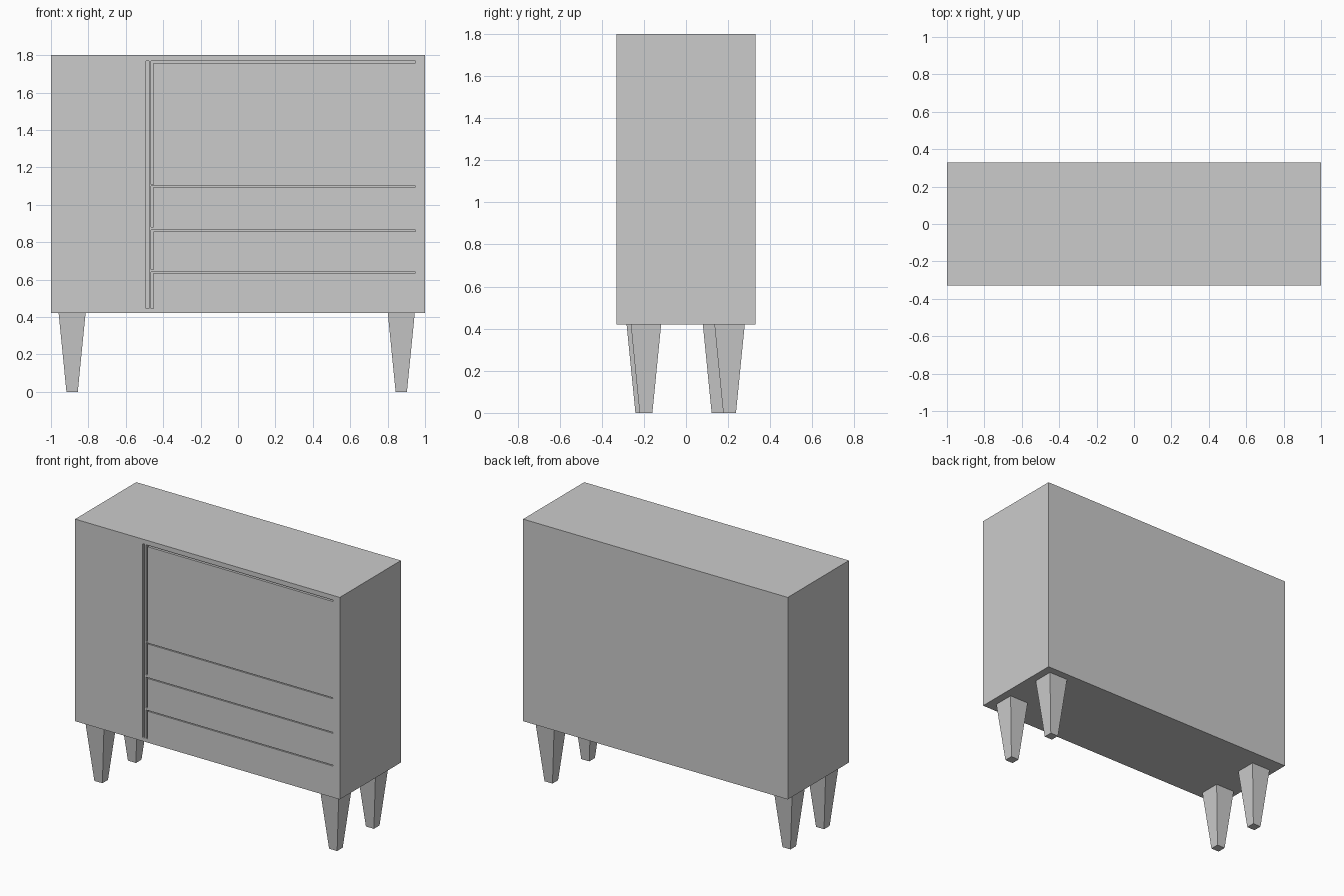
import bpy, bmesh
from mathutils import Vector

if "Cube" in bpy.data.objects:
    bpy.data.objects.remove(bpy.data.objects["Cube"])

FRONT = -0.33
DEPTH = 0.03


def add_box(bm, x0, x1, y0, y1, z0, z1):
    verts = bmesh.ops.create_cube(bm, size=1)["verts"]
    size = Vector((x1 - x0, y1 - y0, z1 - z0))
    mid = Vector((x0 + x1, y0 + y1, z0 + z1)) / 2
    for v in verts:
        v.co = mid + Vector(a * b for a, b in zip(v.co, size))
    return verts


def finish(name, bm):
    mesh = bpy.data.meshes.new(name)
    bm.to_mesh(mesh)
    bm.free()
    ob = bpy.data.objects.new(name, mesh)
    bpy.context.collection.objects.link(ob)
    return ob


def box(name, *dims):
    bm = bmesh.new()
    add_box(bm, *dims)
    return finish(name, bm)


# Cabinet body
body = box("cabinet_body", -1, 1, FRONT, 0.33, 0.42, 1.8)

# Openings: bottom, middle and top drawers, then the large door
openings = [
    ("bottom_drawer_front", 0.445, 0.640),
    ("middle_drawer_front", 0.655, 0.864),
    ("top_drawer_front", 0.880, 1.100),
    ("door_front", 1.108, 1.768),
]
LEFT, RIGHT = -0.465, 0.95

# Recesses and the tall vertical groove, cut from the body
bm = bmesh.new()
for _, z0, z1 in openings:
    add_box(bm, LEFT, RIGHT, FRONT - 0.1, FRONT + DEPTH, z0, z1)
add_box(bm, -0.491, -0.476, FRONT - 0.1, FRONT + 0.015, 0.445, 1.768)
cutter = finish("recess_cutter", bm)
cutter.hide_render = True

cut = body.modifiers.new("recesses", "BOOLEAN")
cut.operation = "DIFFERENCE"
cut.solver = "EXACT"
cut.object = cutter
bpy.context.view_layer.objects.active = body
bpy.ops.object.modifier_apply(modifier=cut.name)
bpy.data.objects.remove(cutter)

# Flush fronts, leaving a gap on the left and along the top
for name, z0, z1 in openings:
    gap = 0.010 if name == "door_front" else 0.006
    box(name, LEFT + 0.013, RIGHT, FRONT, FRONT + DEPTH, z0, z1 - gap)


# Tapered square legs
def leg(name, x, y):
    bm = bmesh.new()
    for v in add_box(bm, -0.072, 0.072, -0.072, 0.072, 0, 0.42):
        if v.co.z < 0.2:
            v.co.x *= 0.42
            v.co.y *= 0.42
    bmesh.ops.translate(bm, verts=bm.verts, vec=(x, y, 0))
    return finish(name, bm)


leg("front_left_leg", -0.887, -0.21)
leg("front_right_leg", 0.873, -0.19)
leg("back_left_leg", -0.887, 0.152)
leg("back_right_leg", 0.873, 0.207)
